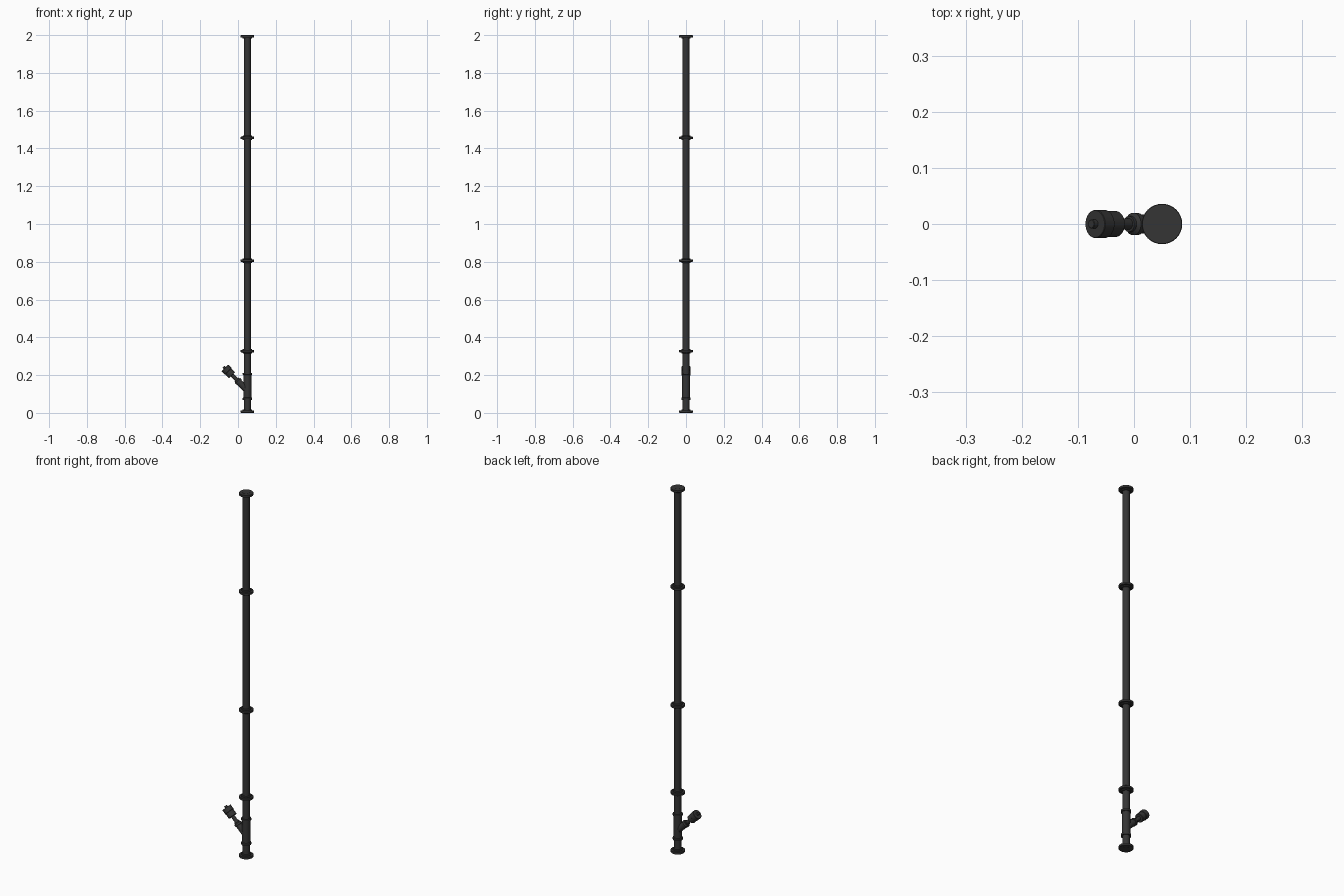
import bpy, bmesh, math
from mathutils import Vector

if "Cube" in bpy.data.objects:
    bpy.data.objects.remove(bpy.data.objects["Cube"])

mat = bpy.data.materials.new("dark_iron")
mat.diffuse_color = (0.035, 0.035, 0.035, 1)
mat.use_nodes = True
mat.node_tree.nodes["Principled BSDF"].inputs["Base Color"].default_value = mat.diffuse_color
PX = 0.05  # pipe axis


def lathe(name, profile, origin, axis=(0, 0, 1), seg=32):
    """Revolve (radius, distance) points around an axis, with capped ends."""
    rot = Vector((0, 0, 1)).rotation_difference(Vector(axis).normalized())
    bm = bmesh.new()
    rings = []
    for r, d in profile:
        ring = []
        for i in range(seg):
            a = 2 * math.pi * i / seg
            p = rot @ Vector((r * math.cos(a), r * math.sin(a), d))
            ring.append(bm.verts.new(p + Vector(origin)))
        rings.append(ring)
    for lo, hi in zip(rings, rings[1:]):
        for i in range(seg):
            j = (i + 1) % seg
            bm.faces.new((lo[i], lo[j], hi[j], hi[i]))
    bm.faces.new(rings[0][::-1])
    bm.faces.new(rings[-1])
    me = bpy.data.meshes.new(name)
    bm.to_mesh(me)
    bm.free()
    me.materials.append(mat)
    ob = bpy.data.objects.new(name, me)
    bpy.context.collection.objects.link(ob)
    bpy.ops.object.select_all(action='DESELECT')
    ob.select_set(True)
    bpy.context.view_layer.objects.active = ob
    bpy.ops.object.shade_smooth_by_angle(angle=math.radians(35))
    return ob


# Main vertical pipe
lathe("main_pipe", [(0.018, 0), (0.018, 2)], (PX, 0, 0))

# Flanged joints between pipe lengths: wide disc with a hub on both sides
joint = [(0.023, -0.012), (0.025, -0.010), (0.025, -0.006), (0.035, -0.006),
         (0.036, -0.005), (0.036, 0.005), (0.035, 0.006),
         (0.025, 0.006), (0.025, 0.010), (0.023, 0.012)]
for i, z in enumerate((0.327, 0.806, 1.456)):
    lathe(f"joint_flange_{i + 1}", joint, (PX, 0, z))

# End flanges, mirrored top and bottom
end = [(0.035, 0.0005), (0.036, 0.0015), (0.036, 0.012), (0.035, 0.013),
       (0.025, 0.013), (0.025, 0.017), (0.023, 0.019)]
lathe("bottom_flange", end, (PX, 0, 0))
lathe("top_flange", end, (PX, 0, 2), (0, 0, -1))

# Valve body sleeve with a collar at each end
lathe("valve_sleeve", [(0.025, 0.069), (0.025, 0.080), (0.0205, 0.082),
                       (0.0205, 0.200), (0.025, 0.202), (0.025, 0.212)], (PX, 0, 0))

# Angled branch: neck, collar, stem and hand wheel along one 45 degree axis
base, up_left = (PX, 0, 0.118), (-1, 0, 1)
lathe("branch_neck", [(0.017, 0), (0.017, 0.062), (0.020, 0.063),
                      (0.020, 0.073), (0.014, 0.078), (0.014, 0.084)], base, up_left)
lathe("valve_stem", [(0.010, 0.080), (0.010, 0.120)], base, up_left)
lathe("valve_handle", [(0.021, 0.115), (0.023, 0.117), (0.023, 0.143),
                       (0.025, 0.145), (0.025, 0.168), (0.024, 0.169)], base, up_left)
lathe("handle_knob", [(0.008, 0.168), (0.008, 0.178), (0.007, 0.179)], base, up_left)
